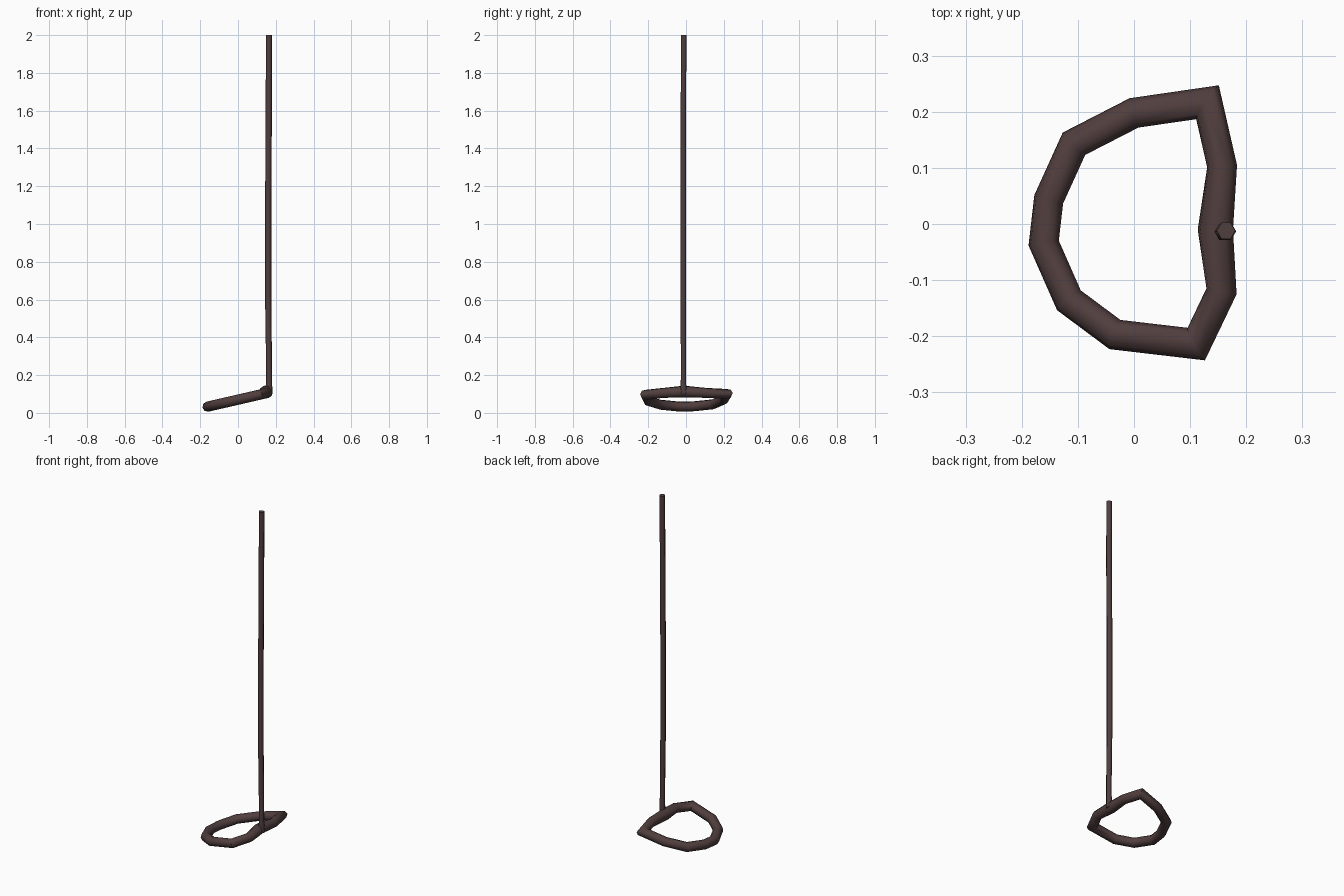
import bpy, bmesh, math
from mathutils import Vector

if "Cube" in bpy.data.objects:
    bpy.data.objects.remove(bpy.data.objects["Cube"])

iron = bpy.data.materials.new("dark brown iron")
iron.diffuse_color = (0.082, 0.048, 0.048, 1)
iron.use_nodes = True
iron.node_tree.nodes["Principled BSDF"].inputs["Base Color"].default_value = iron.diffuse_color


def sweep(name, path, radii, sides, up, closed):
    """Mitred tube through the path points, with one radius per point."""
    bm = bmesh.new()
    pts = [Vector(p) for p in path]
    n = len(pts)
    rings = []
    for i, p in enumerate(pts):
        a = pts[i - 1] if closed or i > 0 else p - (pts[1] - p)
        b = pts[(i + 1) % n] if closed or i < n - 1 else p + (p - pts[i - 1])
        d1, d2 = (p - a).normalized(), (b - p).normalized()
        t = (d1 + d2).normalized()
        side = t.cross(up).normalized()
        top = side.cross(t).normalized()
        miter = 1 / max(0.6, t.dot(d1))
        ring = []
        for k in range(sides):
            w = math.tau * k / sides
            ring.append(bm.verts.new(p + radii[i] * (side * math.cos(w) * miter + top * math.sin(w))))
        rings.append(ring)
    for i in range(n if closed else n - 1):
        r, s = rings[i], rings[(i + 1) % n]
        for k in range(sides):
            j = (k + 1) % sides
            bm.faces.new((r[k], r[j], s[j], s[k]))
    if not closed:
        bm.faces.new(rings[0])
        bm.faces.new(rings[-1])
    bmesh.ops.recalc_face_normals(bm, faces=bm.faces)
    me = bpy.data.meshes.new(name)
    bm.to_mesh(me)
    bm.free()
    me.materials.append(iron)
    ob = bpy.data.objects.new(name, me)
    bpy.context.collection.objects.link(ob)
    bpy.ops.object.select_all(action='DESELECT')
    ob.select_set(True)
    bpy.context.view_layer.objects.active = ob
    bpy.ops.object.shade_smooth_by_angle(angle=math.radians(62))
    return ob


# Tilted D-shaped loop: curved side, two corners, slightly bowed straight bar
outline = [(0.131, 0.217), (0.0, 0.198), (-0.107, 0.143), (-0.152, 0.044),
           (-0.161, -0.034), (-0.116, -0.136), (-0.034, -0.197), (0.111, -0.214),
           (0.156, -0.12), (0.145, -0.01), (0.157, 0.103)]
slope = 0.23
path = [(x, y, 0.033 + slope * (x + 0.161)) for x, y in outline]
path[9] = (0.145, -0.01, 0.113)
radii = [0.027] * len(path)
radii[9] = 0.032
sweep("hook_loop", path, radii, 8, Vector((-slope, 0, 1)).normalized(), True)

# Long, slightly bent six-sided rod rising from the bar
rod = [(0.163, -0.013, 0.10), (0.165, -0.014, 0.19), (0.160, -0.014, 0.6),
       (0.160, -0.014, 1.1), (0.163, -0.014, 1.6), (0.164, -0.012, 2.0)]
sweep("rod", rod, [0.019, 0.0155, 0.0165, 0.0165, 0.0165, 0.0165], 6,
      Vector((0, 1, 0)), False)
